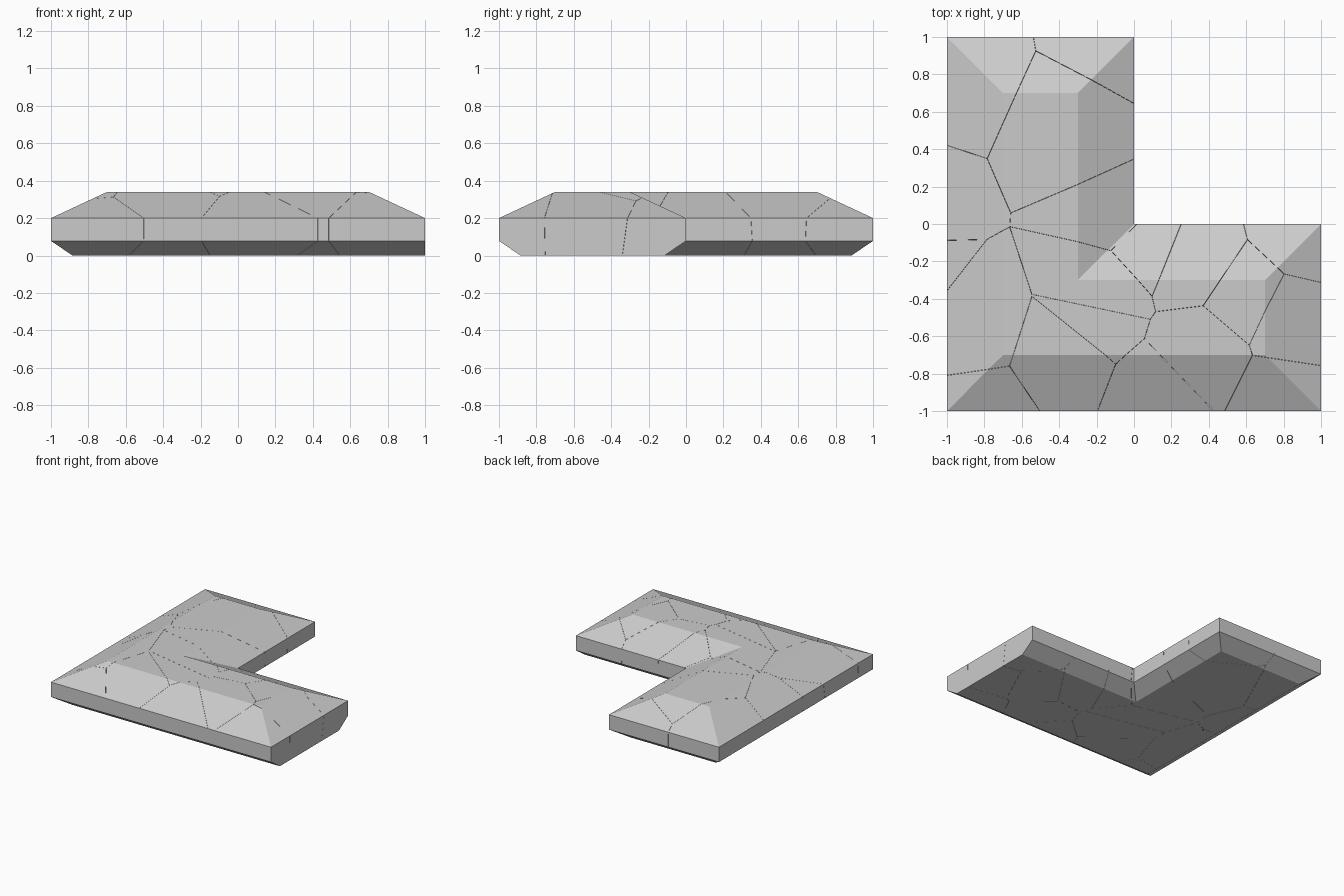
import bpy, bmesh, random
from mathutils import Vector

if "Cube" in bpy.data.objects:
    bpy.data.objects.remove(bpy.data.objects["Cube"])

random.seed(4)
GAP = 0.0006          # half width of a crack


def l_ring(inset, end_inset, z):
    """L-shaped outline, inset on all sides; end_inset applies to the +x end."""
    i, e = inset, end_inset
    return [(-1 + i, -1 + i, z), (1 - e, -1 + i, z), (1 - e, -i, z),
            (-i, -i, z), (-i, 1 - i, z), (-1 + i, 1 - i, z)]


def make_slab():
    """Solid slab: undercut base, upright band, sloped top."""
    bm = bmesh.new()
    rings = [[bm.verts.new(p) for p in l_ring(*r)] for r in
             ((0.115, 0, 0), (0, 0, 0.078), (0, 0, 0.2), (0.3, 0.3, 0.34))]
    for lo, hi in zip(rings, rings[1:]):
        for k in range(6):
            n = (k + 1) % 6
            bm.faces.new((lo[k], lo[n], hi[n], hi[k]))
    bm.faces.new(rings[0][::-1])
    bm.faces.new(rings[-1])
    bmesh.ops.recalc_face_normals(bm, faces=bm.faces)
    return bm


def cut(bm, co, no):
    """Remove everything in front of a plane and cap the opening."""
    bmesh.ops.bisect_plane(bm, geom=bm.verts[:] + bm.edges[:] + bm.faces[:],
                           dist=1e-6, plane_co=co, plane_no=no, clear_outer=True)
    rim = [e for e in bm.edges if e.is_boundary]
    if rim:
        bmesh.ops.holes_fill(bm, edges=rim, sides=0)


# Centres of the broken pieces
centres = [(-.99, .81), (-.05, .97), (-.30, .50), (-1.22, .10), (-.10, .03),
           (-1.22, -.28), (-.88, -.56), (-.81, -1.01), (-.38, -.72),
           (-.22, -.52), (-.18, -.33), (.06, -.12), (.30, -.22), (.94, -.06),
           (.60, -.42), (.86, -.54), (.80, -.92), (.36, -.70), (.13, -.92)]
seeds = [Vector((x, y, 0.17 + random.uniform(-.04, .04))) for x, y in centres]

# Each piece is the slab trimmed halfway to every other centre
slab = make_slab()
for i, s in enumerate(seeds):
    bm = slab.copy()
    for other in seeds:
        if other is not s and bm.faces:
            no = (other - s).normalized()
            cut(bm, (s + other) / 2 - no * GAP, no)
    if bm.faces:
        bmesh.ops.recalc_face_normals(bm, faces=bm.faces)
        mesh = bpy.data.meshes.new(f"slab_piece_{i + 1:02d}")
        bm.to_mesh(mesh)
        bpy.context.collection.objects.link(bpy.data.objects.new(mesh.name, mesh))
    bm.free()
slab.free()
